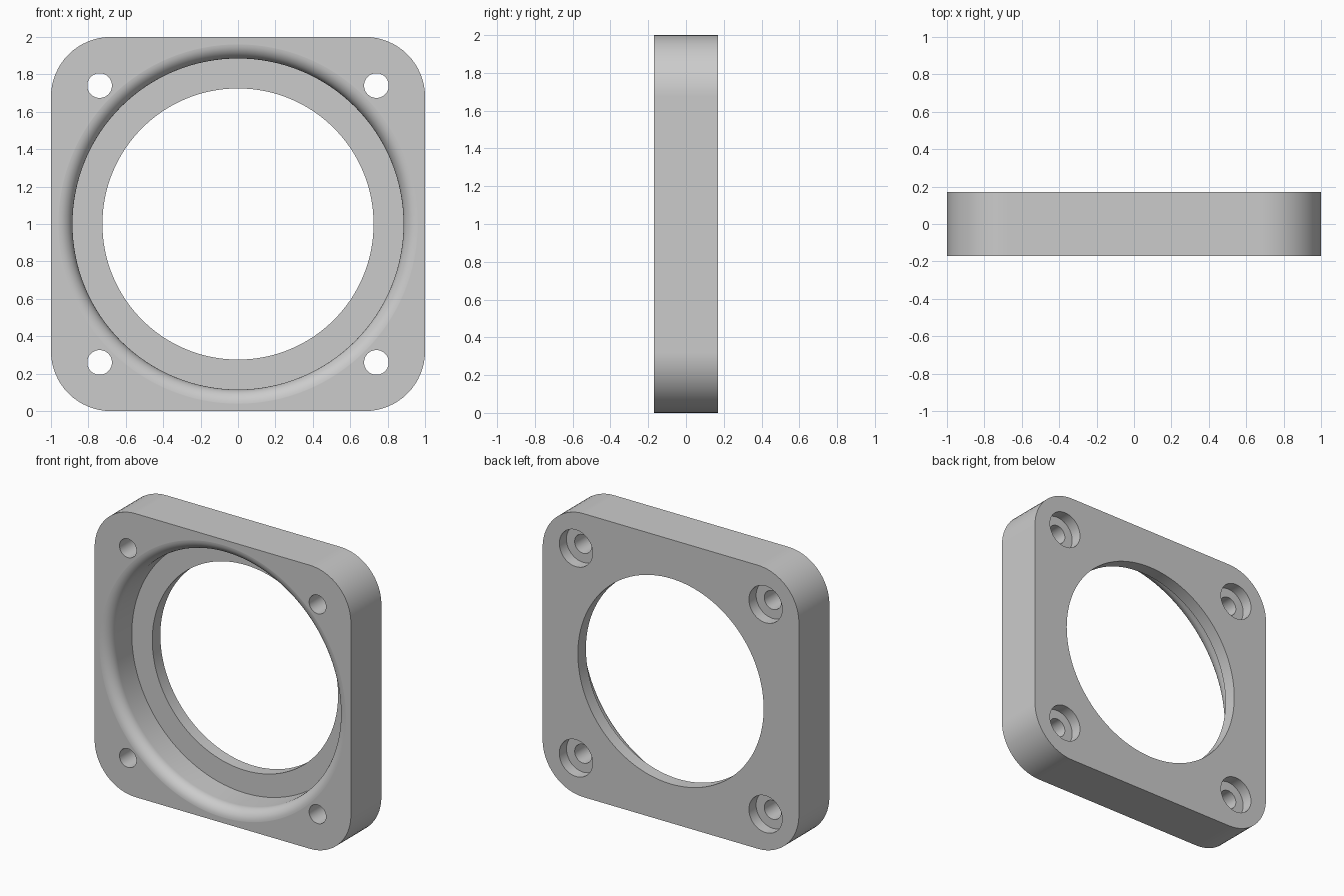
import bpy
import bmesh
from math import sin, cos, pi, radians
from mathutils import Vector, Matrix

HALF = 0.17          # half the plate thickness
CORNER = 0.32        # outline corner radius
BORE, RECESS = 0.725, 0.885
LEDGE = 0.08         # depth position of the recess floor
FILLET = 0.08        # rounded lip of the recess
SCREW, HEAD, SPACING = 0.066, 0.13, 0.74

cube = bpy.data.objects.get("Cube")
if cube:
    bpy.data.objects.remove(cube, do_unlink=True)


def add_object(name, bm):
    bmesh.ops.recalc_face_normals(bm, faces=bm.faces)
    mesh = bpy.data.meshes.new(name)
    bm.to_mesh(mesh)
    bm.free()
    obj = bpy.data.objects.new(name, mesh)
    bpy.context.collection.objects.link(obj)
    return obj


def lathe(bm, profile, x, z, steps):
    """Revolve (radius, y) points around a y-parallel axis through x, z."""
    part = bmesh.new()
    verts = [part.verts.new((r, y, 0)) for r, y in profile]
    edges = [part.edges.new(pair) for pair in zip(verts, verts[1:])]
    bmesh.ops.spin(part, geom=verts + edges, cent=(0, 0, 0), axis=(0, 1, 0),
                   angle=2 * pi, steps=steps)
    bmesh.ops.remove_doubles(part, verts=part.verts, dist=1e-5)
    bmesh.ops.translate(part, verts=part.verts, vec=(x, 0, z))
    temp = bpy.data.meshes.new("temp")
    part.to_mesh(temp)
    part.free()
    bm.from_mesh(temp)
    bpy.data.meshes.remove(temp)


# Plate with rounded corners
bm = bmesh.new()
outline = []
for quarter, (sx, sz) in enumerate([(1, 1), (-1, 1), (-1, -1), (1, -1)]):
    for i in range(17):
        a = (quarter + i / 16) * pi / 2
        outline.append(bm.verts.new((sx * (1 - CORNER) + CORNER * cos(a), -HALF,
                                     1 + sz * (1 - CORNER) + CORNER * sin(a))))
front = bm.faces.new(outline)
side = bmesh.ops.extrude_face_region(bm, geom=[front], use_keep_orig=True)
bmesh.ops.translate(bm, vec=(0, 2 * HALF, 0),
                    verts=[v for v in side["geom"] if isinstance(v, bmesh.types.BMVert)])
plate = add_object("flange_plate", bm)

# Stepped central bore with a rounded front lip
rim = RECESS + FILLET
lip = [(rim - FILLET * sin(radians(a)), -HALF + FILLET * (1 - cos(radians(a))))
       for a in (4, 12, 21, 30, 40, 50, 60, 70, 80, 90)]
bore = ([(0, -0.3), (rim + 0.02, -0.3), (rim + 0.02, -HALF - 0.002)] + lip +
        [(RECESS, LEDGE), (BORE, LEDGE), (BORE, 0.3), (0, 0.3)])
bm = bmesh.new()
lathe(bm, bore, 0, 1, 128)

# Four screw holes, counterbored from the back
screw = [(0, -0.3), (SCREW, -0.3), (SCREW, HALF - 0.08), (HEAD, HALF - 0.08),
         (HEAD, 0.3), (0, 0.3)]
for sx in (-1, 1):
    for sz in (-1, 1):
        lathe(bm, screw, sx * SPACING, 1 + sz * SPACING, 40)
cutter = add_object("hole_cutter", bm)
cutter.hide_render = True

# Cut the openings, then drop the cutter
bpy.ops.object.select_all(action='DESELECT')
plate.select_set(True)
bpy.context.view_layer.objects.active = plate
cut = plate.modifiers.new("openings", 'BOOLEAN')
cut.operation = 'DIFFERENCE'
cut.solver = 'EXACT'
cut.object = cutter
bpy.ops.object.modifier_apply(modifier=cut.name)
bpy.data.objects.remove(cutter, do_unlink=True)

# Smooth curved walls, keep flats flat
bpy.ops.object.shade_smooth_by_angle(angle=radians(30))
weighted = plate.modifiers.new("flat_normals", 'WEIGHTED_NORMAL')
weighted.keep_sharp = True

# Plain grey metal
grey = bpy.data.materials.new("plain_grey")
grey.use_nodes = True
colour = (0.6, 0.6, 0.6, 1)
grey.diffuse_color = colour
grey.node_tree.nodes["Principled BSDF"].inputs["Base Color"].default_value = colour
plate.data.materials.clear()
plate.data.materials.append(grey)
for face in plate.data.polygons:
    face.material_index = 0
